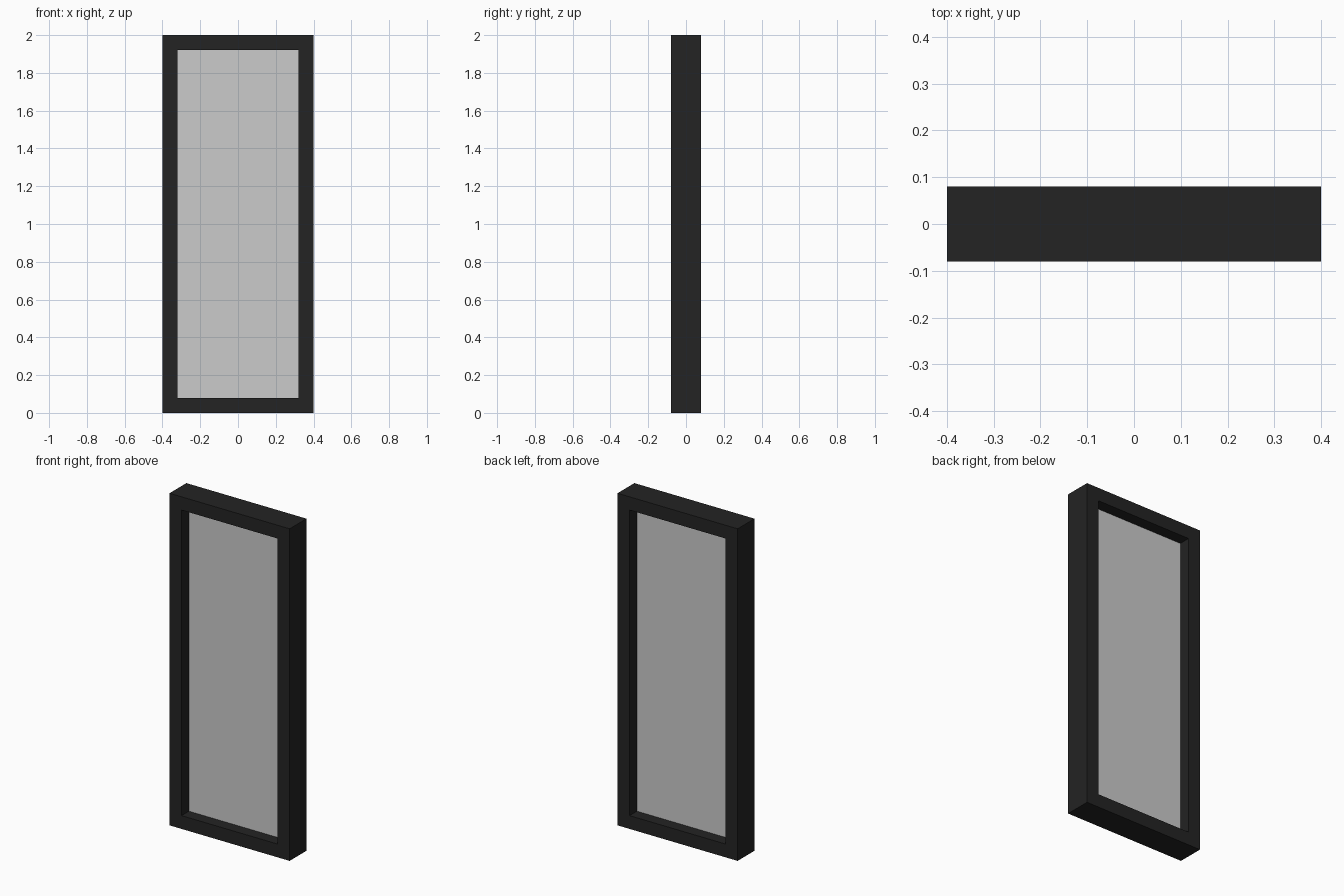
import bpy, bmesh

if "Cube" in bpy.data.objects:
    bpy.data.objects.remove(bpy.data.objects["Cube"])

W, H, D = 0.80, 2.00, 0.16   # outer frame size
BORDER, PANE = 0.08, 0.02    # frame border, pane thickness


def rectangle(bm, inset, y):
    """Four upright corners, inset from the outer frame outline."""
    x, z = W / 2 - inset, H / 2 - inset
    return [bm.verts.new((sx * x, y, H / 2 + sz * z))
            for sx, sz in ((-1, -1), (1, -1), (1, 1), (-1, 1))]


def bridge(bm, a, b):
    for i in range(4):
        j = (i + 1) % 4
        bm.faces.new((a[i], a[j], b[j], b[i]))


def finish(bm, name):
    bmesh.ops.recalc_face_normals(bm, faces=bm.faces[:])
    mesh = bpy.data.meshes.new(name)
    bm.to_mesh(mesh)
    bm.free()
    obj = bpy.data.objects.new(name, mesh)
    bpy.context.collection.objects.link(obj)
    return obj


# Dark outer frame: a closed ring of four outlines
bm = bmesh.new()
loops = [rectangle(bm, inset, y) for inset, y in
         ((0, -D / 2), (0, D / 2), (BORDER, D / 2), (BORDER, -D / 2))]
for k in range(4):
    bridge(bm, loops[k], loops[(k + 1) % 4])
frame = finish(bm, "window_frame")
dark = bpy.data.materials.new("dark_frame")
dark.diffuse_color = (0.017, 0.017, 0.017, 1)
dark.use_nodes = True
dark.node_tree.nodes["Principled BSDF"].inputs["Base Color"].default_value = dark.diffuse_color
frame.data.materials.append(dark)

# Thin grey pane held midway through the frame depth
bm = bmesh.new()
front, back = (rectangle(bm, BORDER, y) for y in (-PANE / 2, PANE / 2))
bridge(bm, front, back)
bm.faces.new(front)
bm.faces.new(back)
finish(bm, "window_pane")
